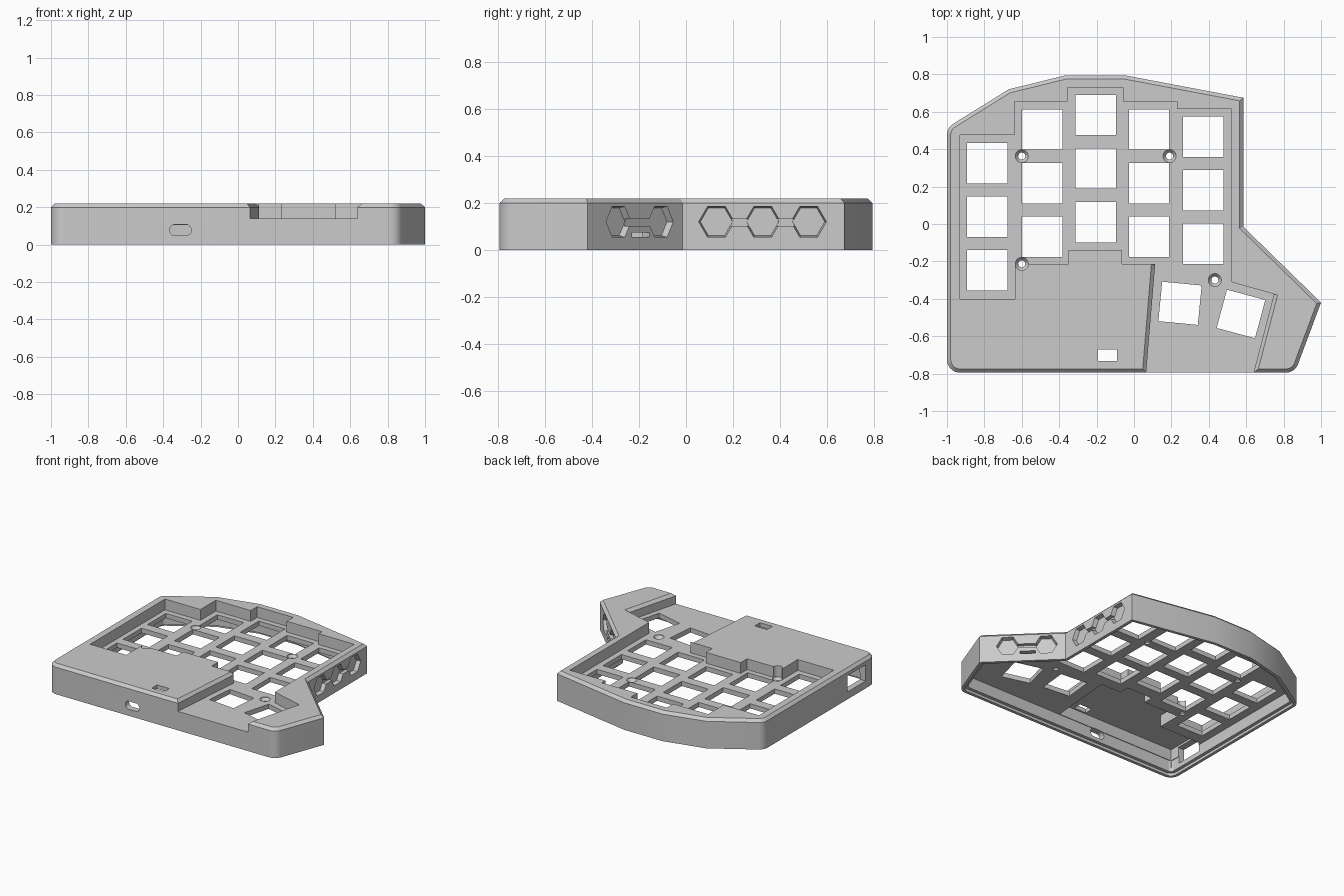
import bpy, bmesh, math
from mathutils import Vector

cube = bpy.data.objects.get("Cube")
if cube:
    bpy.data.objects.remove(cube, do_unlink=True)

grey = bpy.data.materials.new("plain grey")
grey.use_nodes = True
grey.diffuse_color = (0.6, 0.6, 0.6, 1)
grey.node_tree.nodes["Principled BSDF"].inputs["Base Color"].default_value = (0.6, 0.6, 0.6, 1)


def loft(name, rings):
    """Closed solid through rings of 3D points."""
    bm = bmesh.new()
    loops = [[bm.verts.new(p) for p in ring] for ring in rings]
    n = len(loops[0])
    for a, b in zip(loops, loops[1:]):
        for i in range(n):
            j = (i + 1) % n
            bm.faces.new((a[i], a[j], b[j], b[i]))
    bm.faces.new(loops[0])
    bm.faces.new(loops[-1])
    bmesh.ops.recalc_face_normals(bm, faces=bm.faces)
    mesh = bpy.data.meshes.new(name)
    bm.to_mesh(mesh)
    bm.free()
    mesh.materials.append(grey)
    obj = bpy.data.objects.new(name, mesh)
    bpy.context.collection.objects.link(obj)
    return obj


def at(pts, z):
    return [Vector((x, y, z)) for x, y in pts]


def prism(name, pts, z0, z1):
    return loft(name, [at(pts, z0), at(pts, z1)])


def circle(x, y, r, n=32):
    return [(x + r * math.cos(math.tau * i / n), y + r * math.sin(math.tau * i / n))
            for i in range(n)]


def rect(x, y, w, h, deg=0):
    c, s = math.cos(math.radians(deg)), math.sin(math.radians(deg))
    corners = ((-w / 2, -h / 2), (w / 2, -h / 2), (w / 2, h / 2), (-w / 2, h / 2))
    return [(x + u * c - v * s, y + u * s + v * c) for u, v in corners]


# Case outline, clockwise, with a fillet radius per corner
OUTLINE = [(-1, -.795, .07), (-1, .515, .07), (-.67, .72, 0), (-.365, .795, 0), (-.05, .795, 0),
           (.585, .675, 0), (.585, -.015, 0), (1, -.42, 0), (.86, -.795, .07)]


def outline(inset):
    """Outline moved inward, then filleted with matching radii."""
    pts = [Vector(p[:2]) for p in OUTLINE]
    n = len(pts)
    moved = []
    for i, p in enumerate(pts):
        d1, d2 = (p - pts[i - 1]).normalized(), (pts[(i + 1) % n] - p).normalized()
        n1, n2 = Vector((d1.y, -d1.x)), Vector((d2.y, -d2.x))
        moved.append(p + (n1 + n2) * inset / (1 + n1.dot(n2)))
    out = []
    for i, p in enumerate(moved):
        r = OUTLINE[i][2] - inset
        if OUTLINE[i][2] == 0:
            out.append(tuple(p))
            continue
        a, b = (moved[i - 1] - p).normalized(), (moved[(i + 1) % n] - p).normalized()
        half = a.angle(b) / 2
        centre = p + (a + b).normalized() * r / math.sin(half)
        start = (p + a * r / math.tan(half) - centre).normalized()
        end = (p + b * r / math.tan(half) - centre).normalized()
        for k in range(9):
            out.append(tuple(centre + start.slerp(end, k / 8).normalized() * r))
    return out


TOP, PLATE, UNDER, WALL = .22, .14, .105, .045
case = loft("keyboard_case", [at(outline(0), 0), at(outline(0), .2), at(outline(.02), TOP)])
cutters = []

# Hollow underside with a rebate for the bottom cover
cutters.append(prism("cavity", outline(WALL), -.1, UNDER))
cutters.append(prism("cover_rebate", outline(.022), -.1, .02))

# Stepped recess around the keys, open at the front by the thumb keys
recess = [(-.93, -.4), (-.93, .475), (-.64, .475), (-.64, .655), (-.355, .655), (-.355, .73),
          (-.06, .73), (-.06, .655), (.23, .655), (.23, .615), (.52, .615), (.52, -.31),
          (.748, -.375), (.63, -.83), (.062, -.83), (.113, -.215), (-.065, -.215), (-.065, -.14),
          (-.35, -.14), (-.35, -.215), (-.635, -.215), (-.635, -.4)]
cutters.append(prism("key_recess", recess, PLATE, .3))
low = [(.062, -.83), (.63, -.83), (.748, -.375), (.113, -.215)]
high = [(.022, -.83), (.67, -.83), (.788, -.385), (.073, -.215)]
cutters.append(loft("thumb_chamfer", [at(low, .2), at(high, .24)]))

# Raised bay for the controller under the front left cover
bay = [(-.95, -.745), (-.95, -.44), (-.6, -.44), (-.6, -.26), (-.31, -.26), (-.31, -.185),
       (-.1, -.185), (-.1, -.26), (.065, -.26), (.025, -.745)]
cutters.append(prism("controller_bay", bay, .05, .19))

# Switch holes: column centre and its top row, then the two turned thumb keys
for x, y in ((-.785, .325), (-.49, .505), (-.205, .583), (.08, .505), (.37, .467)):
    for row in range(3):
        cutters.append(prism("switch_hole", rect(x, y - .2865 * row, .216, .216), .05, .16))
for x, y, deg in ((.246, -.424, -5.5), (.572, -.481, -15)):
    cutters.append(prism("thumb_hole", rect(x, y, .212, .212, deg), .05, .16))

# Countersunk screw holes
for x, y in ((-.6, .363), (.19, .363), (-.6, -.213), (.432, -.3)):
    small, big = circle(x, y, .019), circle(x, y, .035)
    cutters.append(loft("screw_hole", [at(small, .05), at(small, .117), at(big, .137), at(big, .26)]))

# Reset opening in the cover and battery window in the left wall
cutters.append(prism("reset_opening", rect(-.142, -.702, .1, .062), .15, .3))
cutters.append(prism("side_window", rect(-1, -.565, .2, .21), .055, .175))


def wall_cut(name, pts, origin, tangent, depth, taper=1.0):
    """Cut a (distance along wall, height) profile into an upright wall."""
    tangent = Vector(tangent).normalized()
    inward = Vector((tangent.y, -tangent.x, 0))
    if inward.dot(Vector(origin)) > 0:
        inward.negate()
    centre = sum((Vector(p) for p in pts), Vector((0, 0))) / len(pts)
    rings = []
    for d, scale in ((-.02, 1), (0, 1), (depth, taper)):
        flat = [centre + (Vector(p) - centre) * scale for p in pts]
        rings.append([Vector(origin) + tangent * p.x + inward * d + Vector((0, 0, p.y)) for p in flat])
    cutters.append(loft(name, rings))


# Cable slot in the front wall
slot = [(x + (.028 if x > 0 else -.028), z) for x, z in circle(0, .078, .03)]
wall_cut("cable_slot", slot, (-.308, -.795, 0), (1, 0, 0), .1)

# Hexagon panels joined by channels on the two right walls
walls = (((.585, 0, 0), (0, 1, 0), (.13, .327, .523)),
         ((.585, -.015, 0), (.415, -.405, 0), (.132, .39)))
for origin, tangent, spots in walls:
    for u in spots:
        wall_cut("hexagon_panel", circle(u, .12, .076, 6), origin, tangent, .03, .9)
    middle, length = (spots[0] + spots[-1]) / 2, spots[-1] - spots[0]
    wall_cut("hexagon_channel", rect(middle, .117, length, .028), origin, tangent, .027)
wall_cut("switch_slot", rect(.255, .065, .105, .02), walls[1][0], walls[1][1], .1)

# Carve the case, then drop the cutters
for cutter in cutters:
    cutter.hide_render = True
    mod = case.modifiers.new(cutter.name, "BOOLEAN")
    mod.operation, mod.solver, mod.object = "DIFFERENCE", "EXACT", cutter
depsgraph = bpy.context.evaluated_depsgraph_get()
case.data = bpy.data.meshes.new_from_object(case.evaluated_get(depsgraph))
case.modifiers.clear()
for cutter in cutters:
    bpy.data.objects.remove(cutter, do_unlink=True)

bpy.context.view_layer.objects.active = case
case.select_set(True)
bpy.ops.object.shade_smooth_by_angle(angle=math.radians(20))
